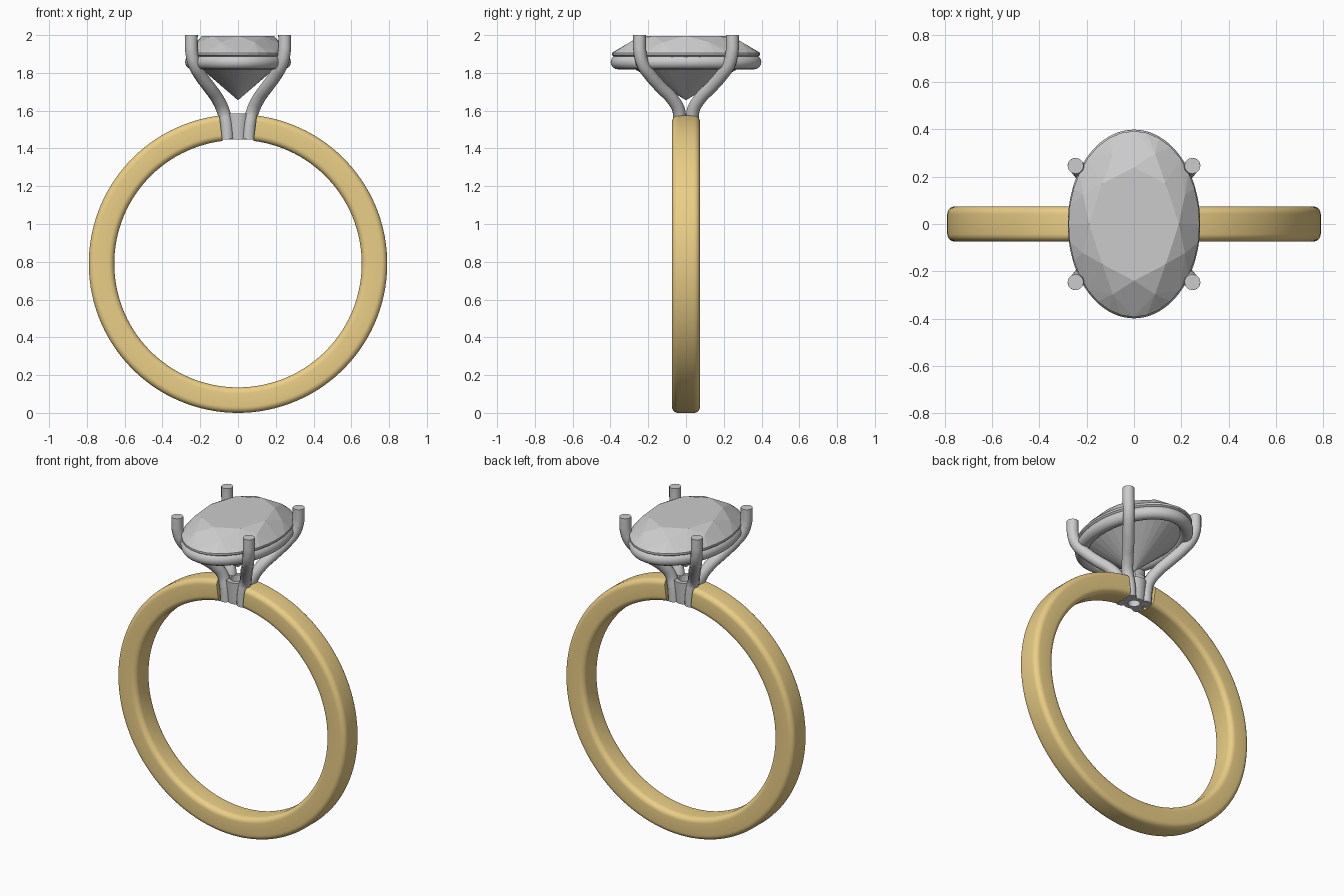
import bpy, bmesh
from math import sin, cos, pi, radians, tau

if "Cube" in bpy.data.objects:
    bpy.data.objects.remove(bpy.data.objects["Cube"])

gold = bpy.data.materials.new("gold")
gold.diffuse_color = (0.83, 0.62, 0.24, 1)
gold.use_nodes = True
gold.node_tree.nodes["Principled BSDF"].inputs["Base Color"].default_value = gold.diffuse_color


def finish(name, bm, smooth=True, mat=None):
    bmesh.ops.recalc_face_normals(bm, faces=bm.faces[:])
    me = bpy.data.meshes.new(name)
    bm.to_mesh(me)
    bm.free()
    ob = bpy.data.objects.new(name, me)
    bpy.context.collection.objects.link(ob)
    if mat:
        me.materials.append(mat)
    if smooth:
        bpy.ops.object.select_all(action='DESELECT')
        ob.select_set(True)
        bpy.context.view_layer.objects.active = ob
        bpy.ops.object.shade_smooth_by_angle(angle=radians(35))
    return ob


def loft(name, sections, closed=False, mat=None):
    """Skin a list of equal-length loops; cap the ends unless closed."""
    bm = bmesh.new()
    loops = [[bm.verts.new(p) for p in s] for s in sections]
    pairs = list(zip(loops, loops[1:]))
    if closed:
        pairs.append((loops[-1], loops[0]))
    n = len(loops[0])
    for a, b in pairs:
        for i in range(n):
            j = (i + 1) % n
            bm.faces.new((a[i], a[j], b[j], b[i]))
    if not closed:
        bm.faces.new(loops[0])
        bm.faces.new(loops[-1])
    return finish(name, bm, True, mat)


def circle(r, z, n=32):
    return [(r * cos(tau * i / n), r * sin(tau * i / n), z) for i in range(n)]


# Band: rounded rectangle swept round, open at the top
profile = []
half_r, half_w, rad = 0.0675, 0.074, 0.032
for sx, sy, start in ((1, 1, 0), (-1, 1, 90), (-1, -1, 180), (1, -1, 270)):
    for k in range(7):
        a = radians(start + 15 * k)
        profile.append((sx * (half_r - rad) + rad * cos(a),
                        sy * (half_w - rad) + rad * sin(a)))
gap, steps = radians(7.2), 120
sections = []
for i in range(steps + 1):
    t = gap + (tau - 2 * gap) * i / steps
    sections.append([((0.7225 + r) * sin(t), w, 0.79 + (0.7225 + r) * cos(t))
                     for r, w in profile])
loft("band", sections, mat=gold)

# Hollow collar filling the gap in the band
loft("collar", [circle(0.060, 1.448), circle(0.070, 1.585),
                circle(0.045, 1.585), circle(0.034, 1.448)], closed=True)

# Four prongs
path = [(0.056, 0.036, 1.448), (0.062, 0.036, 1.53), (0.079, 0.038, 1.60),
        (0.110, 0.075, 1.665), (0.153, 0.134, 1.725), (0.197, 0.187, 1.785),
        (0.230, 0.228, 1.845), (0.245, 0.244, 1.91), (0.247, 0.246, 1.96),
        (0.247, 0.246, 2.0)]
for label, sx, sy in (("front_left", -1, -1), ("front_right", 1, -1),
                      ("back_left", -1, 1), ("back_right", 1, 1)):
    cu = bpy.data.curves.new(label + "_prong", 'CURVE')
    cu.dimensions = '3D'
    cu.bevel_depth = 0.034
    cu.bevel_resolution = 4
    cu.use_fill_caps = True
    cu.resolution_u = 6
    sp = cu.splines.new('BEZIER')
    sp.bezier_points.add(len(path) - 1)
    for bp, (x, y, z) in zip(sp.bezier_points, path):
        bp.co = (sx * x, sy * y, z)
        bp.handle_left_type = bp.handle_right_type = 'AUTO'
    ob = bpy.data.objects.new(label + "_prong", cu)
    bpy.context.collection.objects.link(ob)
    bpy.ops.object.select_all(action='DESELECT')
    ob.select_set(True)
    bpy.context.view_layer.objects.active = ob
    bpy.ops.object.convert(target='MESH')
    bpy.ops.object.shade_smooth_by_angle(angle=radians(35))

# Oval gallery rail under the stone
tube = 0.038
sections = []
for i in range(96):
    t = tau * i / 96
    nx, ny = cos(t) / 0.242, sin(t) / 0.361
    m = (nx * nx + ny * ny) ** 0.5
    sections.append([(0.242 * cos(t) + nx / m * tube * cos(a),
                      0.361 * sin(t) + ny / m * tube * cos(a),
                      1.857 + tube * sin(a))
                     for a in (tau * k / 16 for k in range(16))])
loft("gallery_rail", sections, closed=True)

# Oval brilliant stone: hull of table, crown, girdle and culet points
bm = bmesh.new()


def ring(rx, ry, z, n, offset=0.0):
    for i in range(n):
        a = tau * (i + offset) / n
        bm.verts.new((rx * cos(a), ry * sin(a), z))


ring(0.19, 0.240, 1.996, 8)
ring(0.233, 0.322, 1.962, 8, 0.5)
ring(0.277, 0.393, 1.906, 32)
ring(0.277, 0.393, 1.894, 32)
bm.verts.new((0, 0, 1.655))
hull = bmesh.ops.convex_hull(bm, input=bm.verts[:])
bmesh.ops.dissolve_limit(bm, angle_limit=radians(1.5),
                         verts=bm.verts[:], edges=bm.edges[:])
finish("oval_stone", bm, smooth=False)
